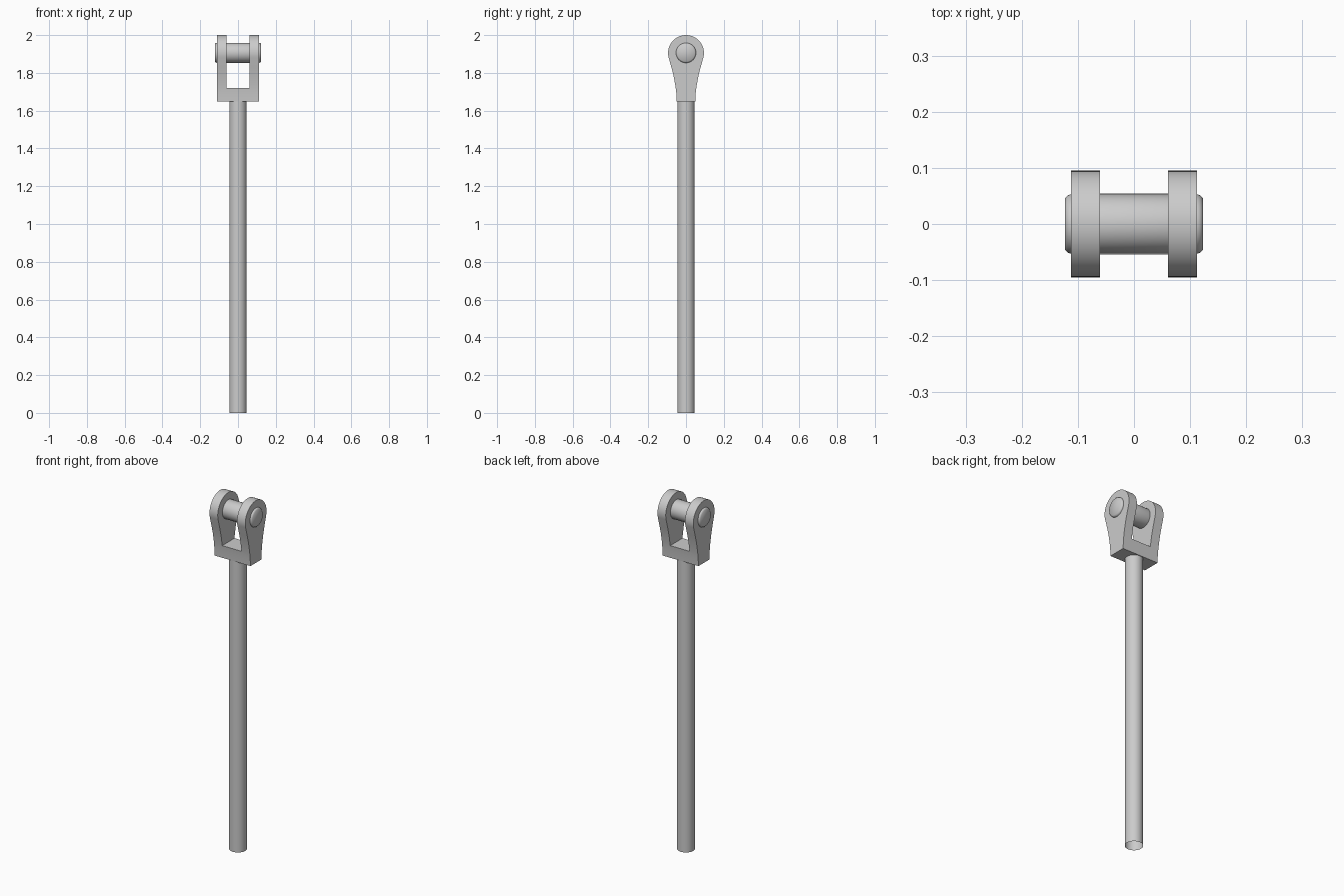
import bpy, bmesh, math

cube = bpy.data.objects.get("Cube")
if cube:
    bpy.data.objects.remove(cube, do_unlink=True)

steel = bpy.data.materials.new("grey steel")
steel.use_nodes = True
steel.diffuse_color = (0.6, 0.6, 0.6, 1)
steel.node_tree.nodes["Principled BSDF"].inputs["Base Color"].default_value = (0.6, 0.6, 0.6, 1)

PIN_Z = 1.906
HEAD_R = 0.095
FORK_BOTTOM = 1.648


def make_object(name, bm, angle=30):
    bmesh.ops.recalc_face_normals(bm, faces=bm.faces)
    mesh = bpy.data.meshes.new(name)
    bm.to_mesh(mesh)
    bm.free()
    mesh.materials.append(steel)
    ob = bpy.data.objects.new(name, mesh)
    bpy.context.collection.objects.link(ob)
    smooth(ob, angle)
    return ob


def smooth(ob, angle):
    bpy.ops.object.select_all(action='DESELECT')
    ob.select_set(True)
    bpy.context.view_layer.objects.active = ob
    bpy.ops.object.shade_smooth_by_angle(angle=math.radians(angle))


def lathe(rings, segments=48, capped=False):
    """Surface of revolution from (radius, height) rings around z."""
    bm = bmesh.new()
    loops = []
    for r, h in rings:
        loops.append([bm.verts.new((r * math.cos(a), r * math.sin(a), h))
                      for a in (2 * math.pi * i / segments for i in range(segments))])
    for low, high in zip(loops, loops[1:]):
        for i in range(segments):
            j = (i + 1) % segments
            bm.faces.new((low[i], low[j], high[j], high[i]))
    if capped:
        bm.faces.new(loops[0])
        bm.faces.new(loops[-1])
    return bm


# Rod, open at the lower end
make_object("rod", lathe([(0.046, 0), (0.046, FORK_BOTTOM)]))

# Cross pin with rounded ends
half = [(0.053, 0.113), (0.051, 0.118), (0.046, 0.123)]
pin = make_object("cross_pin", lathe([(r, -h) for r, h in reversed(half)] + half, capped=True), 50)
pin.rotation_euler.y = math.pi / 2
pin.location.z = PIN_Z

# Fork: eye-shaped side profile extruded across x, then slotted
flank = [(0.049, FORK_BOTTOM), (0.051, 1.69), (0.056, 1.73), (0.065, 1.78), (0.076, 1.825)]
steps = 32
arc = []
for i in range(steps + 1):
    a = math.radians(-15 + 210 * i / steps)
    arc.append((HEAD_R * math.cos(a), PIN_Z - 0.001 + HEAD_R * math.sin(a)))
outline = flank + arc + [(-y, z) for y, z in reversed(flank)]

bm = bmesh.new()
side = bm.faces.new([bm.verts.new((-0.112, y, z)) for y, z in outline])
extruded = bmesh.ops.extrude_face_region(bm, geom=[side])
bmesh.ops.translate(bm, vec=(0.224, 0, 0),
                    verts=[v for v in extruded["geom"] if isinstance(v, bmesh.types.BMVert)])
fork = make_object("fork", bm)

# Slot between the two cheeks
bpy.ops.mesh.primitive_cube_add(size=1, location=(0, 0, 1.92))
cutter = bpy.context.object
cutter.name = "slot_cutter"
cutter.scale = (0.121, 0.4, 0.4)
cutter.hide_render = True
cutter.data.materials.append(steel)

bpy.context.view_layer.objects.active = fork
slot = fork.modifiers.new("slot", 'BOOLEAN')
slot.operation = 'DIFFERENCE'
slot.solver = 'EXACT'
slot.object = cutter
bpy.context.view_layer.update()
bpy.ops.object.modifier_move_to_index(modifier=slot.name, index=0)
bpy.ops.object.modifier_apply(modifier=slot.name)
bpy.data.objects.remove(cutter, do_unlink=True)
smooth(fork, 30)
